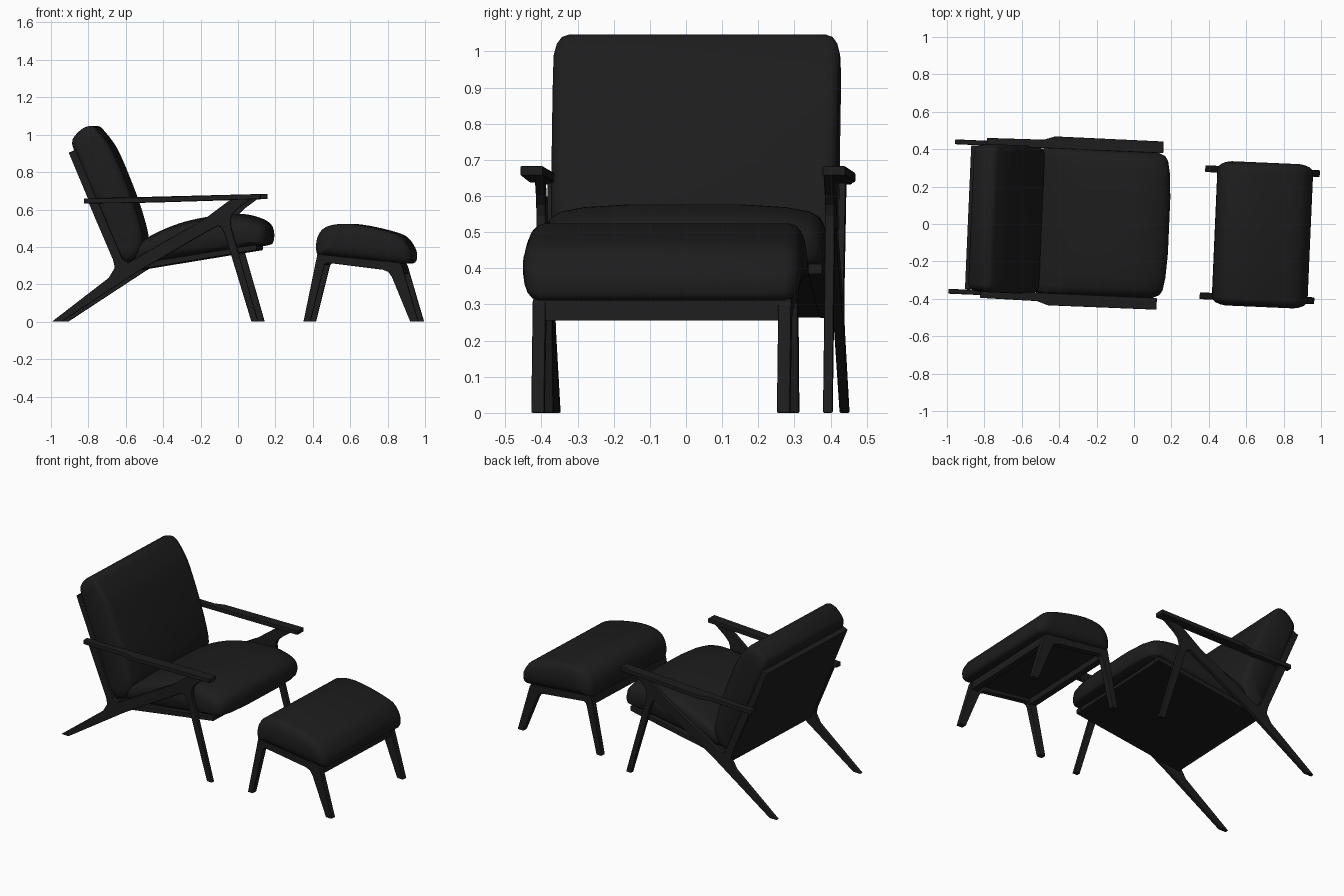
import bpy, bmesh, math
from mathutils import Matrix, Vector

if "Cube" in bpy.data.objects:
    bpy.data.objects.remove(bpy.data.objects["Cube"])

black = bpy.data.materials.new("black")
black.diffuse_color = (0.012, 0.012, 0.012, 1)
black.use_nodes = True
black.node_tree.nodes["Principled BSDF"].inputs["Base Color"].default_value = black.diffuse_color


def placement(px, py):
    """Both pieces stand turned by a small angle around their own centre."""
    return (Matrix.Translation((px, py, 0)) @ Matrix.Rotation(math.radians(-2.5), 4, 'Z')
            @ Matrix.Translation((-px, 0, 0)))


CHAIR = placement(-0.4, 0.015)
STOOL = placement(0.67, -0.057)


def finish(name, bm, place, bevel=0.0):
    bmesh.ops.recalc_face_normals(bm, faces=bm.faces)
    bm.transform(place)
    me = bpy.data.meshes.new(name)
    bm.to_mesh(me)
    bm.free()
    me.materials.append(black)
    ob = bpy.data.objects.new(name, me)
    bpy.context.collection.objects.link(ob)
    if bevel:
        mod = ob.modifiers.new("soft_edges", 'BEVEL')
        mod.width, mod.segments, mod.limit_method = bevel, 2, 'ANGLE'
        mod.angle_limit = math.radians(40)
    return ob


def skin(bm, rings):
    """Join rings of points into a closed body with capped ends."""
    loops = [[bm.verts.new(p) for p in r] for r in rings]
    n = len(loops[0])
    for a, b in zip(loops, loops[1:]):
        for i in range(n):
            j = (i + 1) % n
            bm.faces.new((a[i], a[j], b[j], b[i]))
    bm.faces.new(loops[0])
    bm.faces.new(loops[-1])


def prism(name, pts, y0, y1, place, bevel=0.004):
    """Side profile (x, z) given thickness from y0 to y1."""
    bm = bmesh.new()
    skin(bm, [[(x, y, z) for x, z in pts] for y in (y0, y1)])
    return finish(name, bm, place, bevel)


def smooth_loop(pts, steps=5):
    """Closed Catmull-Rom curve through the points."""
    v = [Vector(p) for p in pts]
    n, out = len(v), []
    for i in range(n):
        a, b, c, d = v[i - 1], v[i], v[(i + 1) % n], v[(i + 2) % n]
        for k in range(steps):
            t = k / steps
            out.append(0.5 * (2 * b + (c - a) * t + (2 * a - 5 * b + 4 * c - d) * t * t
                              + (3 * b - a - 3 * c + d) * t ** 3))
    return out


def cushion(name, pts, half, place):
    """Padded body: profile swept over y, shrinking at each end. half = (y, inset)."""
    loop = smooth_loop(pts)
    xs, zs = [p.x for p in loop], [p.y for p in loop]
    cx, cz = (min(xs) + max(xs)) / 2, (min(zs) + max(zs)) / 2
    hx, hz = (max(xs) - min(xs)) / 2, (max(zs) - min(zs)) / 2
    stations = [(-y, d) for y, d in reversed(half)] + [(y, d) for y, d in half]
    rings = [[(cx + (p.x - cx) * (1 - d / hx), y, cz + (p.y - cz) * (1 - d / hz))
              for p in loop] for y, d in stations]
    bm = bmesh.new()
    skin(bm, rings)
    ob = finish(name, bm, place)
    bpy.ops.object.select_all(action='DESELECT')
    ob.select_set(True)
    bpy.context.view_layer.objects.active = ob
    bpy.ops.object.shade_smooth_by_angle(angle=math.radians(50))


# Chair: Z-shaped side frames, arms and seat rails
side = [(-.978, 0), (-.926, 0), (-.514, .27), (-.122, .497), (-.09, .513), (-.069, .503),
        (-.053, .47), (.09, 0), (.126, 0), (-.018, .50), (-.022, .545), (-.012, .575),
        (.015, .603), (.09, .658), (-.026, .65), (-.159, .551), (-.57, .315), (-.60, .335),
        (-.732, .645), (-.785, .645), (-.651, .332), (-.641, .289), (-.673, .235)]
arm_plan = [(-.805, .387), (.14, .387), (.14, .45), (-.44, .452), (-.50, .432), (-.805, .428)]
seat_rail = [(-.62, .262), (.117, .383), (.117, .413), (-.60, .298)]
for label, s in (("left", -1), ("right", 1)):
    prism(label + "_side_frame", side, s * .387, s * .413, CHAIR)
    prism(label + "_seat_rail", seat_rail, s * .345, s * .385, CHAIR)
    bm = bmesh.new()
    top = [(x, s * y, .659 + .024 * ((x + .805) / .945) ** 1.5) for x, y in arm_plan]
    skin(bm, [[(x, y, z - .027) for x, y, z in top], top])
    finish(label + "_armrest", bm, CHAIR, 0.004)

# Chair: back frame and seat underside
prism("seat_front_rail", [(.07, .376), (.117, .383), (.117, .413), (.07, .406)], -.345, .345, CHAIR)
prism("seat_panel", [(-.61, .267), (.08, .381), (.08, .40), (-.61, .287)], -.347, .347, CHAIR, 0)
prism("back_panel", [(-.62, .262), (-.58, .28), (-.852, .92), (-.889, .904)], -.385, .385, CHAIR)

# Chair: cushions
cushion("back_cushion",
        [(-.871, .963), (-.852, 1.0), (-.81, 1.036), (-.765, 1.046), (-.73, 1.02), (-.658, .92),
         (-.578, .733), (-.525, .583), (-.493, .449), (-.51, .37), (-.56, .325), (-.605, .335),
         (-.65, .43), (-.75, .66), (-.855, .90)],
        [(.355, 0), (.375, .007), (.388, .025), (.396, .055)], CHAIR)
cushion("seat_cushion",
        [(-.565, .33), (-.54, .40), (-.46, .46), (-.31, .525), (-.15, .562), (0, .577), (.1, .56),
         (.165, .527), (.187, .48), (.182, .425), (.15, .408), (0, .386), (-.3, .336), (-.52, .302)],
        [(.15, 0), (.28, .008), (.345, .02), (.372, .036), (.387, .07)], CHAIR)

# Footstool: legged side frames, cross rails, panel, cushion
stool_side = [(.365, 0), (.402, 0), (.474, .29), (.48, .308), (.495, .315), (.79, .278),
              (.82, .266), (.838, .24), (.943, 0), (.98, 0), (.892, .30), (.882, .315), (.44, .362)]
stool_side[8:10] = [(.937, 0), (.98, 0)]
for label, s in (("left", -1), ("right", 1)):
    prism(label + "_footstool_frame", stool_side, s * .322, s * .358, STOOL)
prism("footstool_front_rail", [(.852, .255), (.895, .255), (.885, .313), (.842, .318)], -.33, .33, STOOL)
prism("footstool_rear_rail", [(.43, .308), (.475, .303), (.485, .356), (.44, .36)], -.33, .33, STOOL)
prism("footstool_panel", [(.46, .338), (.87, .295), (.87, .315), (.46, .358)], -.33, .33, STOOL, 0)
cushion("footstool_cushion",
        [(.437, .362), (.434, .43), (.46, .487), (.513, .516), (.61, .523), (.742, .502),
         (.876, .462), (.928, .405), (.943, .353), (.925, .313), (.84, .317), (.64, .34), (.47, .358)],
        [(.34, 0), (.358, .006), (.372, .022), (.381, .045), (.386, .075)], STOOL)
